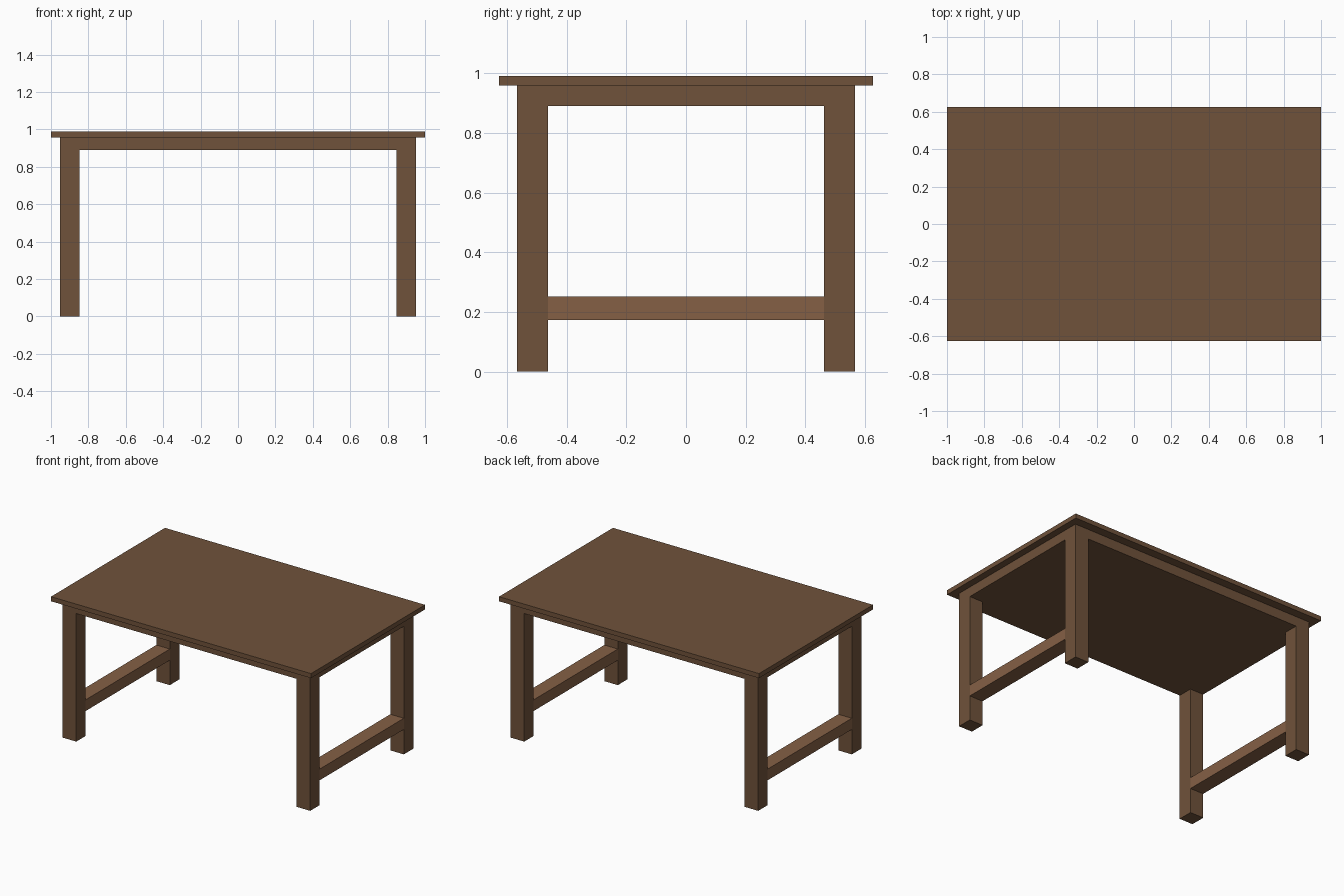
import bpy

if "Cube" in bpy.data.objects:
    bpy.data.objects.remove(bpy.data.objects["Cube"])


def material(name, color):
    mat = bpy.data.materials.new(name)
    mat.diffuse_color = color
    mat.use_nodes = True
    mat.node_tree.nodes["Principled BSDF"].inputs["Base Color"].default_value = mat.diffuse_color
    return mat


dark_wood = material("dark_wood", (0.16, 0.085, 0.043, 1))
light_wood = material("light_wood", (0.235, 0.117, 0.06, 1))


def box(name, x, y, z, mat):
    """Box from (min, max) ranges on each axis."""
    bpy.ops.mesh.primitive_cube_add(size=1)
    ob = bpy.context.object
    ob.name = name
    for v in ob.data.vertices:
        v.co = [r[0] if c < 0 else r[1] for c, r in zip(v.co, (x, y, z))]
    ob.data.materials.append(mat)
    return ob


def span(side, inner, outer):
    return tuple(sorted((side * inner, side * outer)))


LEG_X = (0.848, 0.952)
LEG_Y = (0.462, 0.566)
APRON_Z, TOP_Z, HEIGHT = 0.89, 0.958, 0.99

# Table top and the solid apron block beneath it
box("table_top", (-1, 1), (-0.626, 0.626), (TOP_Z, HEIGHT), dark_wood)
box("apron", (-LEG_X[1], LEG_X[1]), (-LEG_Y[1], LEG_Y[1]), (APRON_Z, TOP_Z), dark_wood)

for sx, side in ((-1, "left"), (1, "right")):
    # Legs, flush with the apron
    for sy, end in ((-1, "front"), (1, "back")):
        box(f"{end}_{side}_leg", span(sx, *LEG_X), span(sy, *LEG_Y), (0, APRON_Z), dark_wood)
    # Stretcher joining the front and back legs
    box(f"{side}_stretcher", span(sx, *LEG_X), (-LEG_Y[0], LEG_Y[0]), (0.173, 0.251), light_wood)
